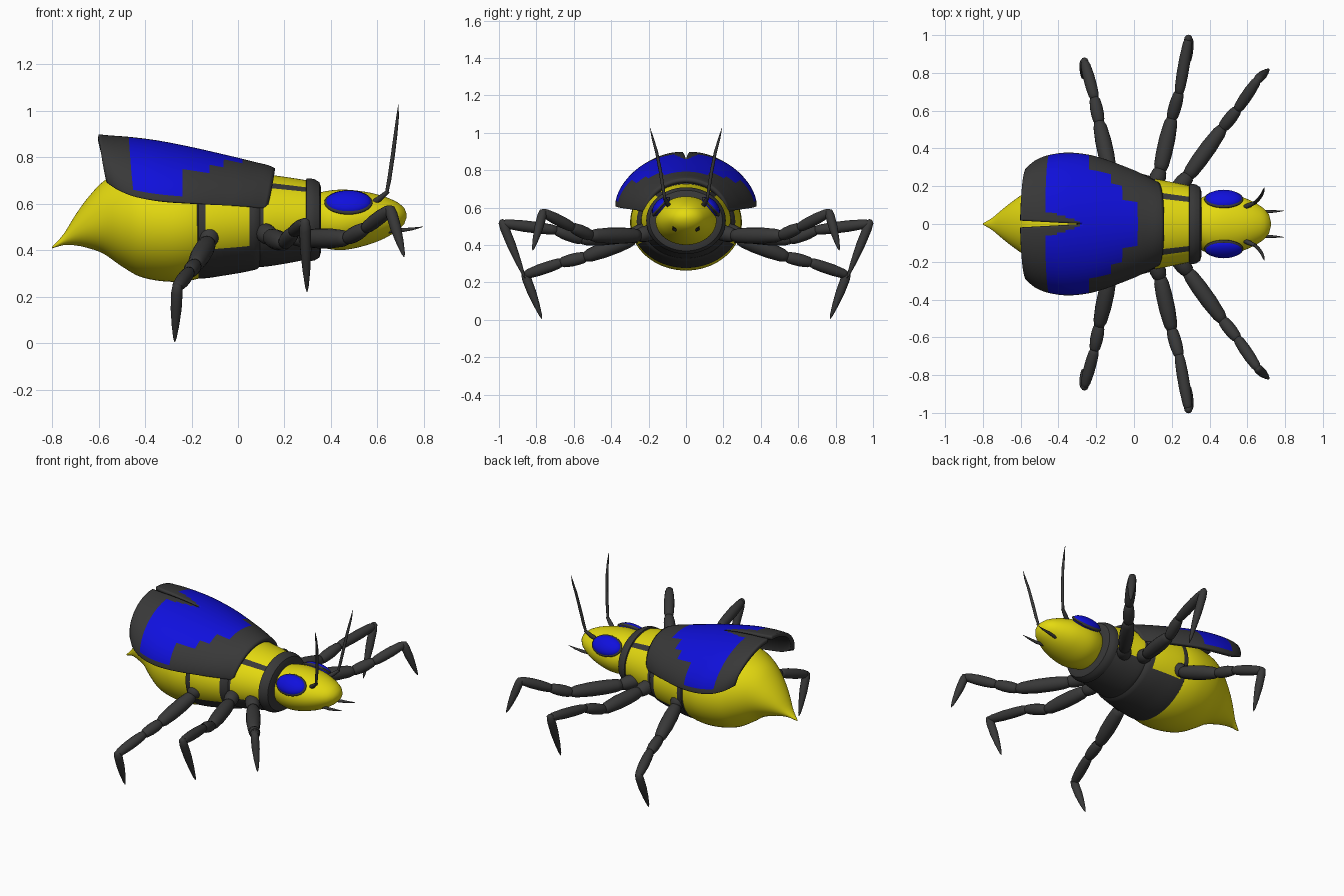
import bpy, bmesh
from math import sin, cos, radians, pi
from mathutils import Vector, Matrix

cube = bpy.data.objects.get("Cube")
if cube:
    bpy.data.objects.remove(cube)


def material(name, color):
    m = bpy.data.materials.new(name)
    m.use_nodes = True
    m.diffuse_color = color
    m.node_tree.nodes["Principled BSDF"].inputs["Base Color"].default_value = color
    return m


DARK = material("charcoal", (0.04, 0.04, 0.04, 1))
YELLOW = material("yellow", (0.78, 0.7, 0.005, 1))
BLUE = material("blue", (0.005, 0.005, 0.72, 1))


def finish(bm, name, mats, mirror=False, angle=40):
    bmesh.ops.recalc_face_normals(bm, faces=bm.faces)
    mesh = bpy.data.meshes.new(name)
    bm.to_mesh(mesh)
    bm.free()
    for m in mats:
        mesh.materials.append(m)
    ob = bpy.data.objects.new(name, mesh)
    bpy.context.collection.objects.link(ob)
    bpy.ops.object.select_all(action='DESELECT')
    ob.select_set(True)
    bpy.context.view_layer.objects.active = ob
    bpy.ops.object.shade_smooth_by_angle(angle=radians(angle))
    if mirror:
        mod = ob.modifiers.new("mirror", 'MIRROR')
        mod.use_axis = (False, True, False)
        mod.merge_threshold = 0.0005
    return ob


def spline(table, x):
    """Smooth interpolation of table rows, keyed by their first value."""
    n = len(table)
    i = max(k for k in range(n - 1) if k == 0 or table[k][0] <= x)
    a, b = table[i], table[i + 1]
    p, q = table[max(i - 1, 0)], table[min(i + 2, n - 1)]
    h = b[0] - a[0]
    t = (x - a[0]) / h
    out = []
    for k in range(1, len(a)):
        ma = (b[k] - p[k]) / (b[0] - p[0]) * h
        mb = (q[k] - a[k]) / (q[0] - a[0]) * h
        out.append((2*t**3 - 3*t**2 + 1) * a[k] + (t**3 - 2*t**2 + t) * ma
                   + (3*t**2 - 2*t**3) * b[k] + (t**3 - t**2) * mb)
    return out


def spread(marks, step):
    """Stations between the marks, keeping every mark."""
    xs = []
    for a, b in zip(marks, marks[1:]):
        n = max(1, round((b - a) / step))
        xs += [a + (b - a) * i / n for i in range(n)]
    return xs + [marks[-1]]


def skin(bm, rings):
    for a, b in zip(rings, rings[1:]):
        for i in range(len(a)):
            j = (i + 1) % len(a)
            bm.faces.new((a[i], a[j], b[j], b[i]))
    bm.faces.new(rings[0])
    bm.faces.new(rings[-1])


def body(name, table, mats, marks=None, rule=None, seg=72):
    """Loft of ellipses; table rows are x, centre z, half width, half height."""
    bm = bmesh.new()
    rings = []
    for x in spread(marks or [r[0] for r in table], 0.02):
        c, ry, rz = spline(table, x)
        rings.append([bm.verts.new((x, ry * cos(2*pi*i/seg), c + rz * sin(2*pi*i/seg)))
                      for i in range(seg)])
    skin(bm, rings)
    if rule:
        for f in bm.faces:
            p = f.calc_center_median()
            c, ry, rz = spline(table, p.x)
            s = (p.z - c) / rz
            f.material_index = rule(p.x, s)
    return finish(bm, name, mats)


def tube(bm, points, radii, seg=16):
    points = [Vector(p) for p in points]
    rings = []
    for i, (p, r) in enumerate(zip(points, radii)):
        d = points[min(i + 1, len(points) - 1)] - points[max(i - 1, 0)]
        m = Matrix.Translation(p) @ d.to_track_quat('Z', 'Y').to_matrix().to_4x4()
        rings.append([bm.verts.new(m @ Vector((r * cos(2*pi*k/seg), r * sin(2*pi*k/seg), 0)))
                      for k in range(seg)])
    skin(bm, rings)


# Abdomen with pointed tail
body("abdomen", [(-0.8, 0.41, 0.003, 0.003), (-0.75, 0.445, 0.033, 0.024),
                 (-0.7, 0.485, 0.075, 0.065), (-0.65, 0.515, 0.115, 0.105),
                 (-0.58, 0.54, 0.165, 0.155), (-0.5, 0.535, 0.225, 0.205),
                 (-0.42, 0.525, 0.27, 0.24), (-0.3, 0.52, 0.297, 0.256),
                 (-0.2, 0.52, 0.293, 0.25), (-0.1, 0.52, 0.26, 0.22)], [YELLOW])

# Middle thorax: yellow side panels in a dark frame
body("middle_thorax", [(-0.18, 0.525, 0.28, 0.235), (-0.17, 0.525, 0.295, 0.248),
                       (-0.05, 0.525, 0.285, 0.233), (0.08, 0.525, 0.255, 0.208),
                       (0.095, 0.525, 0.24, 0.195)], [DARK, YELLOW],
     [-0.18, -0.17, -0.14, 0.05, 0.08, 0.095],
     lambda x, s: int(-0.14 < x < 0.05 and s > -0.5))

# Front thorax: yellow sides and back split by narrow dark bars
body("front_thorax", [(0.08, 0.527, 0.235, 0.195), (0.1, 0.527, 0.24, 0.2),
                      (0.2, 0.528, 0.222, 0.187), (0.31, 0.53, 0.2, 0.168)],
     [DARK, YELLOW], [0.08, 0.11, 0.295, 0.31],
     lambda x, s: int(0.11 < x < 0.295 and s > -0.34 and not 0.72 < s < 0.8))

# Neck collar
body("neck_collar", [(0.29, 0.53, 0.195, 0.165), (0.295, 0.53, 0.212, 0.178),
                     (0.33, 0.53, 0.208, 0.174), (0.35, 0.53, 0.195, 0.162),
                     (0.357, 0.53, 0.17, 0.14)], [DARK])

# Head
body("head", [(0.33, 0.53, 0.12, 0.11), (0.37, 0.53, 0.145, 0.122),
              (0.45, 0.53, 0.163, 0.13), (0.55, 0.535, 0.15, 0.115),
              (0.63, 0.54, 0.118, 0.09), (0.69, 0.545, 0.08, 0.058),
              (0.715, 0.547, 0.05, 0.035), (0.725, 0.548, 0.01, 0.008)], [YELLOW])

# Eyes with dark rims, tilted up and outward
for name, mat, size in (("eyes", BLUE, (0.098, 0.062, 0.036)),
                        ("eye_rims", DARK, (0.104, 0.068, 0.02))):
    bm = bmesh.new()
    m = (Matrix.Translation((0.475, 0.132, 0.605)) @ Matrix.Rotation(radians(-48), 4, 'X')
         @ Matrix.Diagonal((*size, 1)))
    bmesh.ops.create_uvsphere(bm, u_segments=32, v_segments=16, radius=1, matrix=m)
    finish(bm, name, [mat], True)

# Wing case: half a dome with a rear slit, mirrored. Rows: x, top z, rim z, half width
SHELL = [(-0.6, 0.898, 0.69, 0.3), (-0.55, 0.893, 0.66, 0.338), (-0.47, 0.887, 0.63, 0.366),
         (-0.35, 0.872, 0.61, 0.378), (-0.2, 0.843, 0.6, 0.358), (0, 0.797, 0.59, 0.293),
         (0.08, 0.777, 0.585, 0.26), (0.13, 0.765, 0.58, 0.236), (0.16, 0.752, 0.58, 0.222)]
FRONT_STEPS = [(24, 0.02), (40, -0.06), (52, -0.12), (82, -0.24)]


def is_blue(x, a):
    if x < -0.47 or (x < -0.27 and a < 9 * ((-0.27 - x) / 0.2) ** 0.7):
        return False
    return any(a < limit and x < end for limit, end in FRONT_STEPS)


bm = bmesh.new()
xs = spread([-0.6, -0.47, -0.27, -0.24, -0.12, -0.06, 0.02, 0.16], 0.015)
angles = [2 * i for i in range(46)]
grid = []
for x in xs:
    top, rim, w = spline(SHELL, x)
    gap = max(0, -0.27 - x) * 0.055
    slant = -0.035 * (x + 0.22) / 0.38
    grid.append([bm.verts.new((x + slant * (a / 90) ** 2,
                               gap + (w - gap) * sin(radians(a)),
                               rim + (top - rim) * max(cos(radians(a)), 0) ** 1.1))
                 for a in angles])
for i in range(len(xs) - 1):
    for j in range(len(angles) - 1):
        f = bm.faces.new((grid[i][j], grid[i+1][j], grid[i+1][j+1], grid[i][j+1]))
        f.material_index = int(is_blue((xs[i] + xs[i+1]) / 2, angles[j] + 1))
shell = finish(bm, "wing_case", [DARK, BLUE], True)
if sum((f.normal.z > 0) - (f.normal.z < 0) for f in shell.data.polygons) < 0:
    shell.data.flip_normals()
solid = shell.modifiers.new("thickness", 'SOLIDIFY')
solid.thickness = 0.024
solid.offset = -1
solid.material_offset = -1
solid.material_offset_rim = -1

# Legs: joints from hip to claw tip, one rounded segment between each pair
LEGS = {
    "front_legs": [(0.22, 0.17, 0.47), (0.29, 0.26, 0.45), (0.47, 0.51, 0.45),
                   (0.55, 0.61, 0.495), (0.655, 0.765, 0.575), (0.715, 0.82, 0.37)],
    "middle_legs": [(0.11, 0.2, 0.48), (0.14, 0.29, 0.455), (0.2, 0.56, 0.43),
                    (0.24, 0.7, 0.48), (0.288, 0.98, 0.515), (0.297, 0.86, 0.22)],
    "hind_legs": [(-0.12, 0.24, 0.48), (-0.13, 0.29, 0.43), (-0.185, 0.54, 0.335),
                  (-0.21, 0.67, 0.305), (-0.262, 0.86, 0.24), (-0.272, 0.77, 0.005)],
}
WIDTHS = [0.042, 0.042, 0.033, 0.03, 0.025]
BULGE = [(-0.06, 0.3), (-0.02, 0.75), (0.08, 0.92), (0.3, 1.02), (0.6, 1.02),
         (0.9, 0.85), (1.01, 0.6), (1.05, 0.2)]
CLAW = [(-0.07, 0.3), (-0.03, 0.8), (0.1, 1), (0.4, 0.95), (0.7, 0.65), (0.93, 0.3), (1, 0.06)]
for name, joints in LEGS.items():
    bm = bmesh.new()
    for k, width in enumerate(WIDTHS):
        a, b = Vector(joints[k]), Vector(joints[k + 1])
        shape = CLAW if k == len(WIDTHS) - 1 else BULGE
        tube(bm, [a.lerp(b, t) for t, r in shape], [width * r for t, r in shape])
    finish(bm, name, [DARK], True, 60)

# Antennae: short base and long bowed feeler
bm = bmesh.new()
tube(bm, [(0.575, 0.085, 0.6), (0.61, 0.1, 0.622), (0.645, 0.115, 0.652)],
     [0.011, 0.013, 0.009], 12)
tube(bm, [(0.638, 0.112, 0.64), (0.65, 0.122, 0.7), (0.665, 0.138, 0.8),
          (0.678, 0.158, 0.9), (0.686, 0.178, 0.97), (0.69, 0.192, 1.025)],
     [0.007, 0.009, 0.009, 0.008, 0.006, 0.001], 12)
finish(bm, "antennae", [DARK], True, 60)

# Mouth feelers
bm = bmesh.new()
tube(bm, [(0.64, 0.055, 0.48), (0.7, 0.065, 0.485), (0.75, 0.067, 0.491), (0.795, 0.07, 0.5)],
     [0.009, 0.009, 0.006, 0.001], 12)
finish(bm, "mouth_feelers", [DARK], True, 60)
